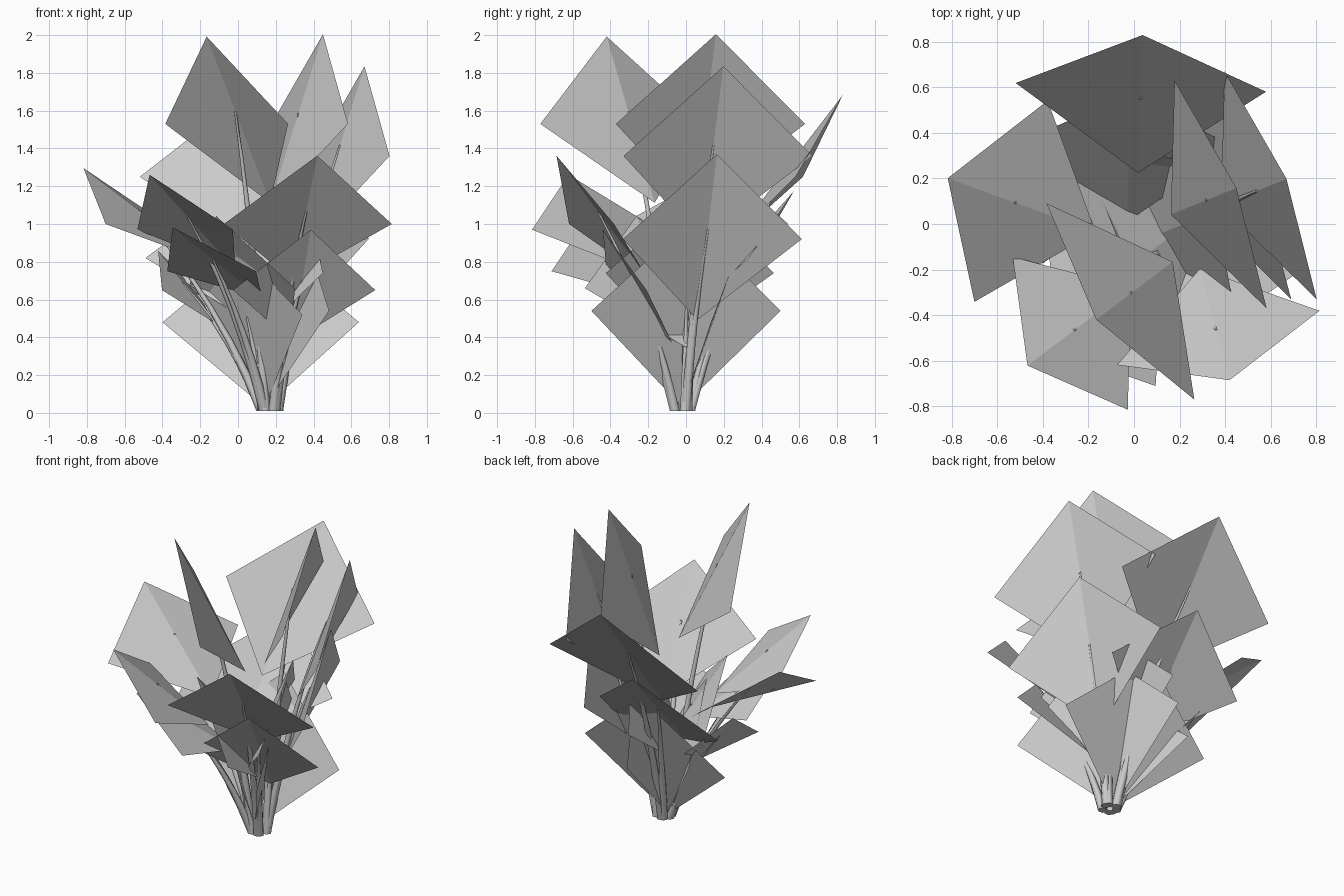
import bpy, bmesh, math
from mathutils import Vector as V

if "Cube" in bpy.data.objects:
    bpy.data.objects.remove(bpy.data.objects["Cube"])

BASE = V((.17, -.02, .01))

# fans of leaves: heading in degrees -> (centre x, y, z, half width, pitch)
FANS = {
    22: [(.38, .13, 1.53, .54, 81), (.60, .17, 1.36, .54, 81),
         (.50, .14, .92, .51, 82), (.27, .02, .74, .48, 77),
         (.28, 0, .54, .54, 83)],
    217: [(-.06, -.34, 1.53, .54, 74), (-.28, -.48, .97, .42, 51),
          (-.14, -.40, .75, .39, 42), (.02, -.16, .66, .47, 66),
          (.07, -.10, .52, .45, 72)],
    88: [(.03, .60, 1.25, .55, 62), (-.02, .35, .82, .47, 58),
         (.12, .15, .48, .52, 71)],
    -75: [(.37, -.50, 1.0, .46, 62), (.35, -.31, .65, .39, 67)],
    160: [(-.54, .10, 1.0, .47, 45), (-.31, .08, .65, .27, 60)],
}
ASPECT = .89           # half length over half width of a card
FOLD = .3              # how far the lower corner is pulled inward


def make(name, bm):
    me = bpy.data.meshes.new(name)
    bm.to_mesh(me)
    bm.free()
    ob = bpy.data.objects.new(name, me)
    bpy.context.collection.objects.link(ob)


def leaf(i, mid, half, heading, pitch):
    # diamond card leaning outward, creased from tip to lower corner
    h, p = math.radians(heading), math.radians(pitch)
    side = V((-math.sin(h), math.cos(h), 0)) * half
    along = V((math.cos(h) * math.cos(p), math.sin(h) * math.cos(p), math.sin(p)))
    inward = along.cross(side.normalized())
    if inward.z < 0:
        inward.negate()
    tip = mid + along * half * ASPECT
    bottom = mid - along * half * ASPECT + inward * half * FOLD
    if mid.z < .56:    # the lowest cards taper into the clump base
        bottom = V((.14, -.02, .03))
    bm = bmesh.new()
    vt, vl, vr, vb = [bm.verts.new(q) for q in (tip, mid + side, mid - side, bottom)]
    bm.faces.new((vt, vl, vb))
    bm.faces.new((vt, vb, vr))
    make("leaf_%02d" % i, bm)
    return tip.lerp(bottom, .45)


def stem(i, end, sides=6, steps=6):
    # tapered tube curving from the clump base up to the leaf centre
    out = V((end.x - BASE.x, end.y - BASE.y, 0)).normalized()
    start = BASE + out * .045
    ctrl = start.lerp(end, .35)
    ctrl.z = end.z * .55
    bm = bmesh.new()
    rings = []
    for k in range(steps + 1):
        u = k / steps
        c = start * (1 - u)**2 + ctrl * 2 * u * (1 - u) + end * u * u
        rad = .022 * (1 - u) + .006
        angles = [2 * math.pi * s / sides for s in range(sides)]
        rings.append([bm.verts.new(c + V((math.cos(a), math.sin(a), 0)) * rad) for a in angles])
    for r0, r1 in zip(rings, rings[1:]):
        for s in range(sides):
            e = (s + 1) % sides
            bm.faces.new((r0[s], r0[e], r1[e], r1[s])).smooth = True
    bm.faces.new(rings[0][::-1])
    bm.faces.new(rings[-1])
    make("stem_%02d" % i, bm)


count = 0
for heading, cards in FANS.items():
    for x, y, z, half, pitch in cards:
        stem(count, leaf(count, V((x, y, z)), half, heading, pitch))
        count += 1
